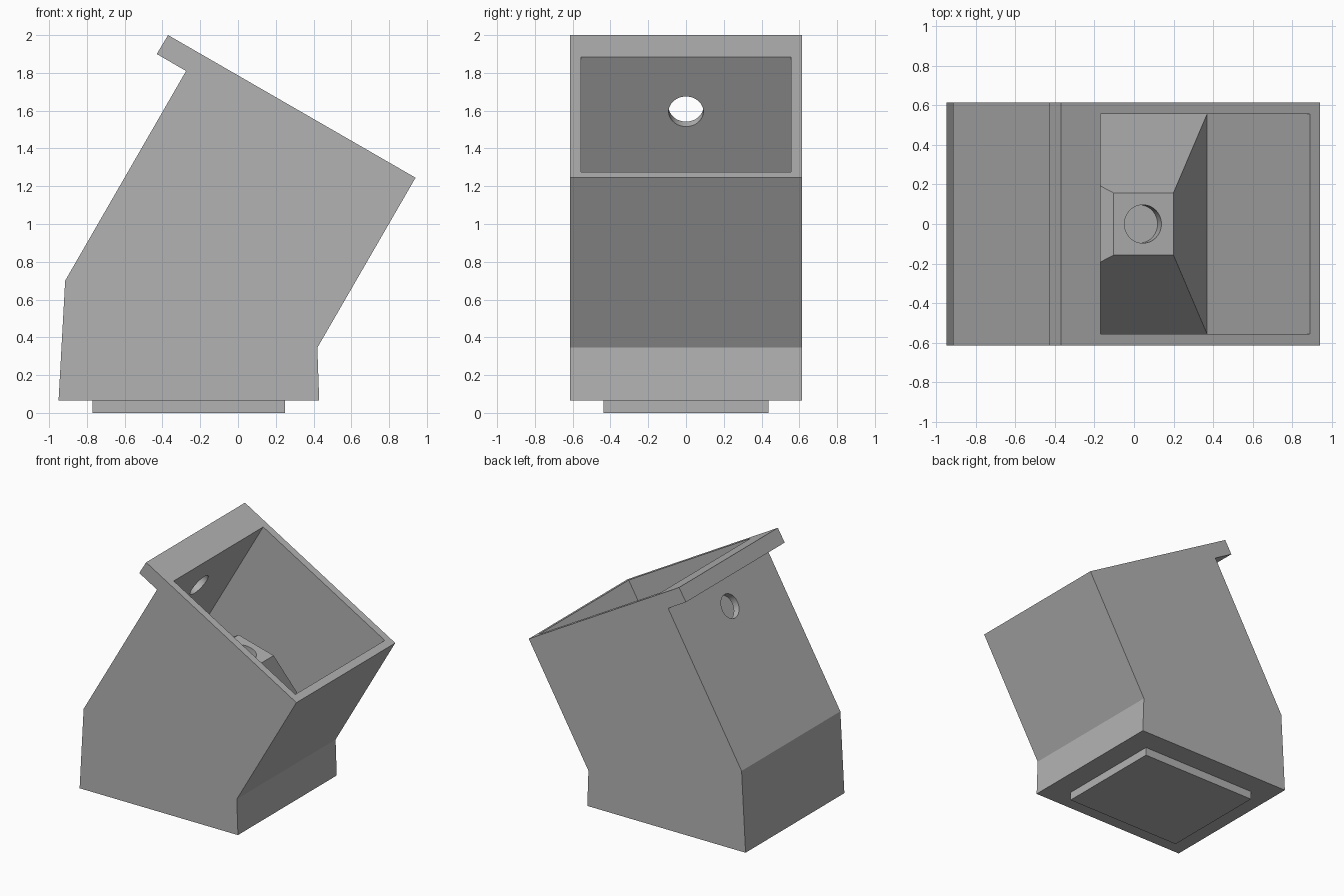
import bpy, bmesh
from math import sin, cos, radians
from mathutils import Vector

cube = bpy.data.objects.get("Cube")
if cube:
    bpy.data.objects.remove(cube, do_unlink=True)

grey = bpy.data.materials.new("plain_grey")
grey.use_nodes = True
grey.diffuse_color = (0.45, 0.45, 0.45, 1)
grey.node_tree.nodes["Principled BSDF"].inputs["Base Color"].default_value = grey.diffuse_color


def finish(name, bm):
    bmesh.ops.recalc_face_normals(bm, faces=bm.faces)
    mesh = bpy.data.meshes.new(name)
    bm.to_mesh(mesh)
    bm.free()
    mesh.materials.append(grey)
    obj = bpy.data.objects.new(name, mesh)
    bpy.context.collection.objects.link(obj)
    return obj


def prism(name, profile, half_width):
    """Extrude an x-z outline evenly to both sides along y."""
    bm = bmesh.new()
    face = bm.faces.new([bm.verts.new((x, -half_width, z)) for x, z in profile])
    moved = bmesh.ops.extrude_face_region(bm, geom=[face])["geom"]
    bmesh.ops.translate(bm, vec=(0, 2 * half_width, 0),
                        verts=[v for v in moved if isinstance(v, bmesh.types.BMVert)])
    return finish(name, bm)


def rod(name, centre, axis, radius, length):
    bm = bmesh.new()
    bmesh.ops.create_cone(bm, cap_ends=True, segments=48, radius1=radius,
                          radius2=radius, depth=length)
    obj = finish(name, bm)
    turn = Vector(axis).to_track_quat('Z', 'Y').to_matrix().to_4x4()
    obj.data.transform(turn)
    obj.data.transform(turn.Translation(centre))
    return obj


def cut(target, cutter):
    """Subtract the cutter, then remove it."""
    cutter.hide_render = True
    mod = target.modifiers.new("cut", 'BOOLEAN')
    mod.operation, mod.solver, mod.object = 'DIFFERENCE', 'EXACT', cutter
    bpy.context.view_layer.objects.active = target
    bpy.ops.object.modifier_apply(modifier=mod.name)
    bpy.data.objects.remove(cutter, do_unlink=True)


# Leaning body with its overhanging lip
body = prism("body", [(-0.95, 0.065), (0.43, 0.065), (0.42, 0.345), (0.94, 1.245),
                      (-0.37, 2.0), (-0.43, 1.9), (-0.275, 1.81), (-0.915, 0.7)], 0.615)

# Deep pocket opening through the sloping top
low_left, low_right = (-0.855, 0.70), (0.37, 0.375)
cut(body, prism("pocket_cutter", [low_left, low_right, (0.99, 1.448), (-0.07, 2.058)], 0.557))

# Round hole through the rear wall
cut(body, rod("wall_hole_cutter", (-0.337, 0, 1.595), (-0.866, 0, 0.5), 0.092, 0.3))

# Tapered pedestal on the pocket floor
bm = bmesh.new()
rings = []
for (xa, za), (xb, zb), half in ((low_left, low_right, 0.557),
                                 ((-0.105, 1.205), (0.2, 1.123), 0.158)):
    rings.append([bm.verts.new(p) for p in ((xa, -half, za), (xb, -half, zb),
                                            (xb, half, zb), (xa, half, za))])
for ring in rings:
    bm.faces.new(ring)
for i in range(4):
    j = (i + 1) % 4
    bm.faces.new((rings[0][i], rings[0][j], rings[1][j], rings[1][i]))
pedestal = finish("pedestal", bm)

# Shallow round socket in the pedestal top
tilt = radians(15)
cut(pedestal, rod("socket_cutter", (0.045, 0, 1.164), (sin(tilt), 0, cos(tilt)), 0.097, 0.15))

# Raised plate under the body
prism("base_plate", [(-0.77, 0), (0.25, 0), (0.25, 0.07), (-0.77, 0.07)], 0.437)

# Smooth the holes while keeping the edges sharp
for obj in bpy.context.collection.objects:
    obj.select_set(obj.type == 'MESH')
bpy.context.view_layer.objects.active = body
bpy.ops.object.shade_smooth_by_angle(angle=radians(12))
